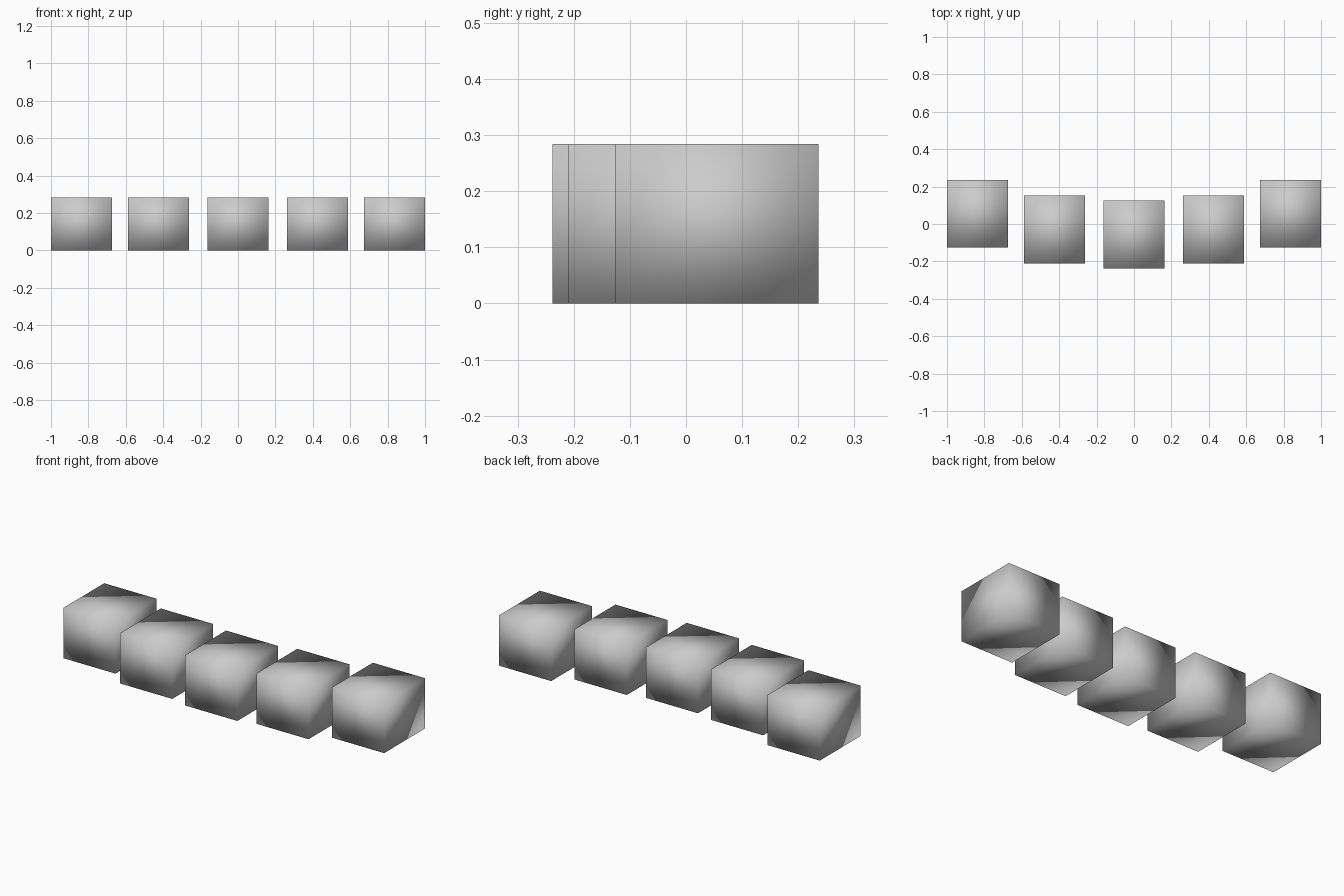
import bpy

if "Cube" in bpy.data.objects:
    bpy.data.objects.remove(bpy.data.objects["Cube"])

# Five identical blocks set along a shallow, symmetric arc
WIDTH, DEPTH, HEIGHT = 0.325, 0.363, 0.284
CENTRES = [(-0.8375, 0.055), (-0.425, -0.029), (0.0, -0.0565),
           (0.425, -0.029), (0.8375, 0.055)]


def add_block(name, x, y):
    bpy.ops.mesh.primitive_cube_add(size=1, location=(x, y, HEIGHT / 2))
    block = bpy.context.object
    block.name = name
    block.scale = (WIDTH, DEPTH, HEIGHT)
    bpy.ops.object.transform_apply(location=False, rotation=False, scale=True)
    # Fully smooth normals give the soft shading across the corners
    bpy.ops.object.shade_smooth()


for i, (x, y) in enumerate(CENTRES, 1):
    add_block(f"block_{i}", x, y)
